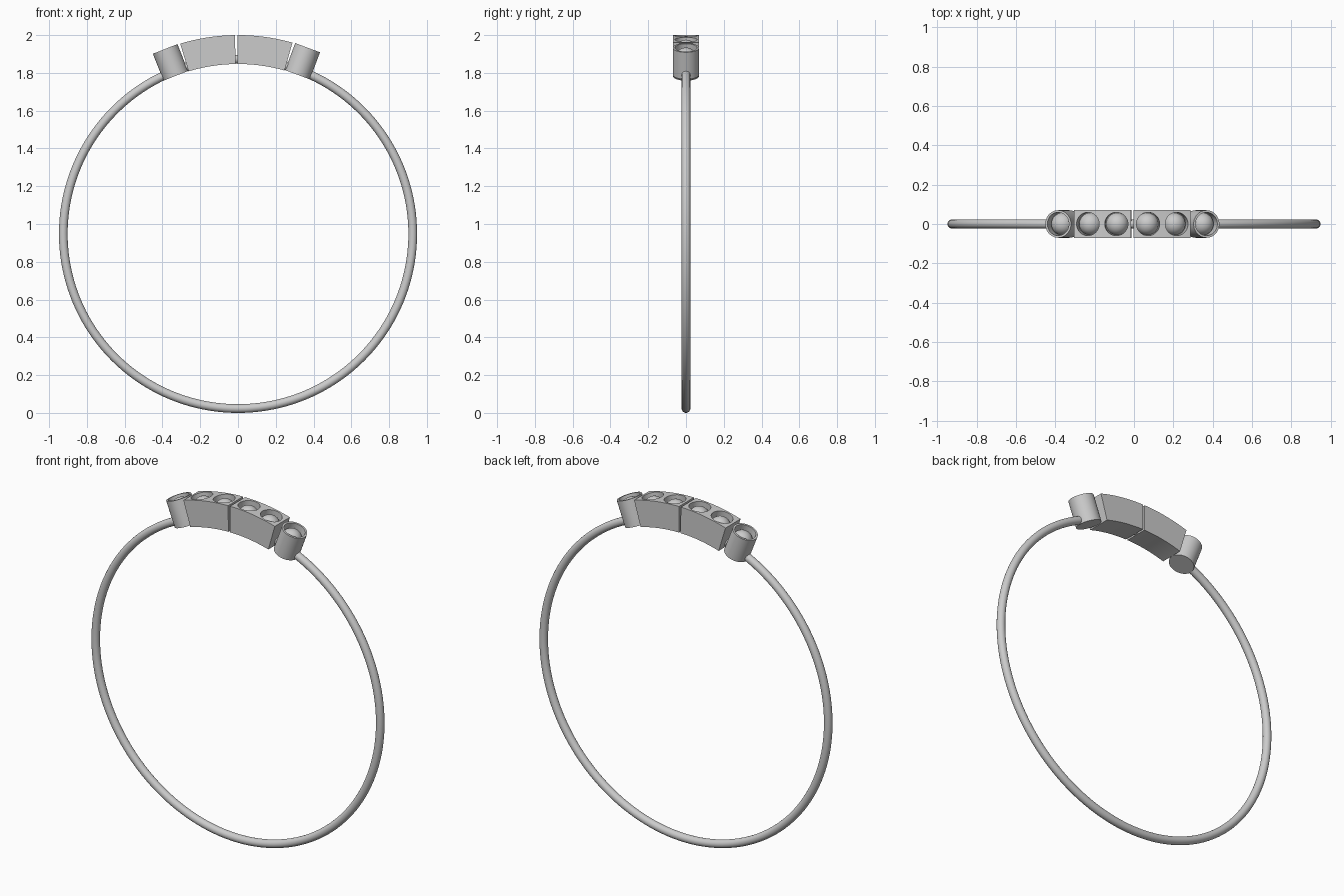
import bpy, bmesh
from math import sin, cos, radians
from mathutils import Vector

if "Cube" in bpy.data.objects:
    bpy.data.objects.remove(bpy.data.objects["Cube"])

CZ = 0.948            # height of the ring centre
R_IN, R_OUT = 0.899, 1.052
HALF_W = 0.07
TILT = -0.5           # setting is turned slightly off centre


def at(r, deg, y=0):
    a = radians(deg + TILT)
    return Vector((r * sin(a), y, CZ + r * cos(a)))


def smooth(ob, deg=35):
    bpy.ops.object.select_all(action='DESELECT')
    ob.select_set(True)
    bpy.context.view_layer.objects.active = ob
    bpy.ops.object.shade_smooth_by_angle(angle=radians(deg))


def rod(name, r0, r1, deg, radius):
    bpy.ops.mesh.primitive_cylinder_add(
        vertices=64, radius=radius, depth=r1 - r0,
        location=at((r0 + r1) / 2, deg), rotation=(0, radians(deg + TILT), 0))
    bpy.context.object.name = name
    return bpy.context.object


def cut_cup(ob, deg):
    cutter = rod("cup_cutter", 0.995, 1.12, deg, 0.059)
    cutter.hide_render = True
    mod = ob.modifiers.new("cup", 'BOOLEAN')
    mod.operation, mod.solver, mod.object = 'DIFFERENCE', 'EXACT', cutter
    bpy.context.view_layer.objects.active = ob
    bpy.ops.object.modifier_apply(modifier=mod.name)
    bpy.data.objects.remove(cutter, do_unlink=True)


def gem(name, deg):
    bpy.ops.mesh.primitive_uv_sphere_add(
        segments=40, ring_count=20, radius=0.057,
        location=at(0.992, deg), rotation=(0, radians(deg + TILT), 0))
    bpy.context.object.name = name
    smooth(bpy.context.object)


def arc_block(name, d0, d1, n=24):
    bm = bmesh.new()
    rows = []
    for i in range(n + 1):
        d = d0 + (d1 - d0) * i / n
        rows.append([bm.verts.new(at(r, d, y)) for r, y in
                     ((R_IN, -HALF_W), (R_OUT, -HALF_W), (R_OUT, HALF_W), (R_IN, HALF_W))])
    for a, b in zip(rows, rows[1:]):
        for k in range(4):
            bm.faces.new((a[k], a[(k + 1) % 4], b[(k + 1) % 4], b[k]))
    bm.faces.new(rows[0])
    bm.faces.new(rows[-1])
    bmesh.ops.recalc_face_normals(bm, faces=bm.faces)
    me = bpy.data.meshes.new(name)
    bm.to_mesh(me)
    bm.free()
    ob = bpy.data.objects.new(name, me)
    bpy.context.collection.objects.link(ob)
    return ob


# Round wire band
bpy.ops.mesh.primitive_torus_add(
    major_radius=0.925, minor_radius=0.023, major_segments=160, minor_segments=24,
    location=(0, 0, CZ), rotation=(radians(90), 0, 0))
band = bpy.context.object
band.name = "band"
smooth(band)

for side, s in (("left", -1), ("right", 1)):
    # Curved two-stone block
    block = arc_block(side + "_block", s * 0.35, s * 16.4)
    for i, d in enumerate((4.4, 12.4)):
        cut_cup(block, s * d)
        gem(f"{side}_block_gem_{i + 1}", s * d)
    smooth(block)

    # Round end collar with a single stone
    collar = rod(side + "_collar", R_IN, R_OUT, s * 21.0, HALF_W)
    cut_cup(collar, s * 21.0)
    smooth(collar)
    gem(side + "_collar_gem", s * 21.0)
